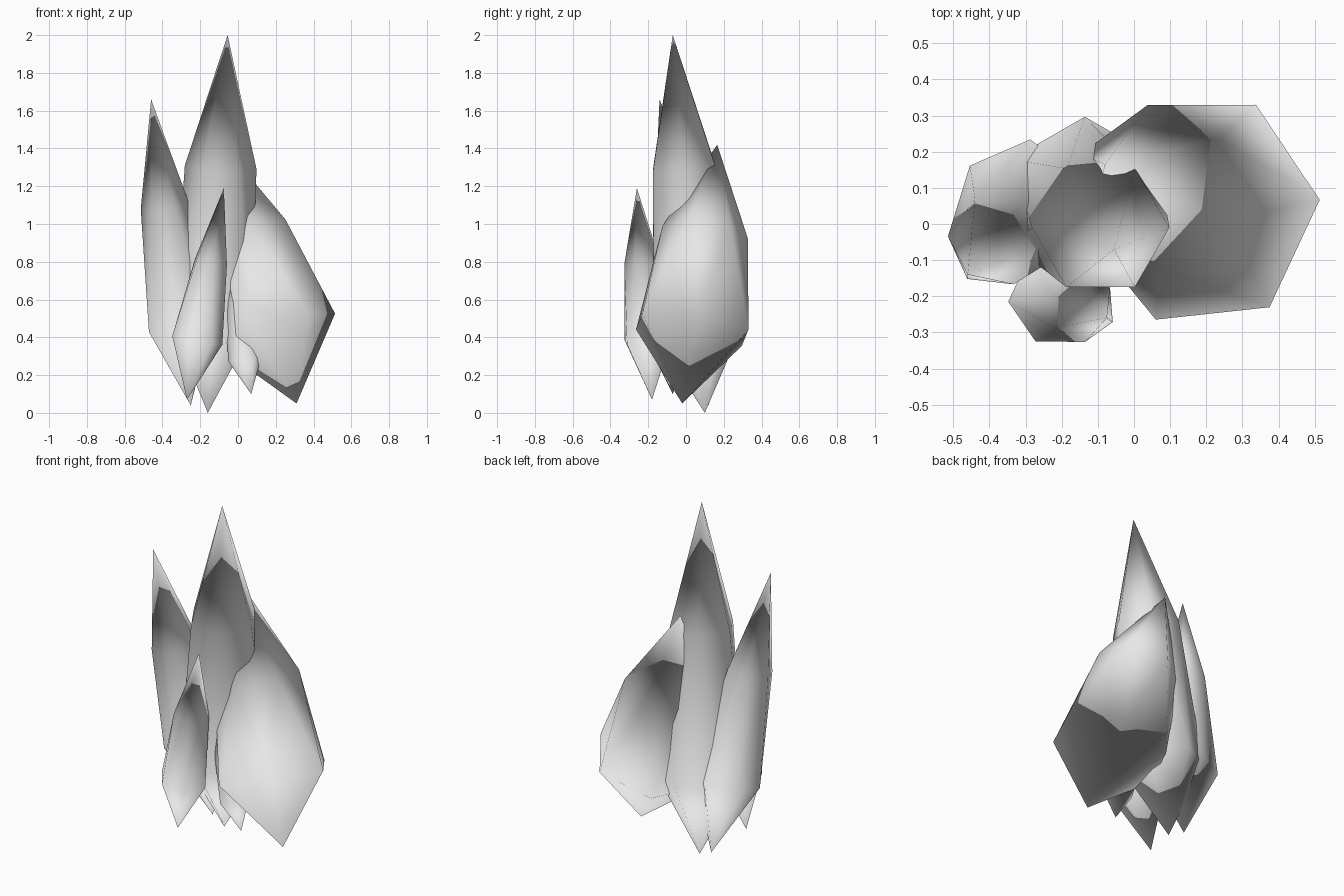
import bpy, bmesh, math
from mathutils import Vector

cube = bpy.data.objects.get("Cube")
if cube:
    bpy.data.objects.remove(cube)

mat = bpy.data.materials.new("pale_grey")
mat.use_nodes = True
colour = (0.8, 0.8, 0.8, 1)
mat.diffuse_color = colour
mat.node_tree.nodes["Principled BSDF"].inputs["Base Color"].default_value = colour


def crystal(name, foot, tip, low, high, phase):
    """Six-sided shard: two twisted rings (position along axis, radius) and two points."""
    foot, tip = Vector(foot), Vector(tip)
    turn = Vector((0, 0, 1)).rotation_difference(tip - foot)
    bm = bmesh.new()
    rings = []
    for (t, radius), twist in ((low, 0), (high, 30)):
        ring = []
        for i in range(6):
            a = math.radians(phase + twist + 60 * i)
            p = turn @ Vector((math.cos(a), math.sin(a), 0))
            ring.append(bm.verts.new(foot.lerp(tip, t) + p * radius))
        rings.append(ring)
    bottom, top = bm.verts.new(foot), bm.verts.new(tip)
    lower, upper = rings
    # The sides face outward, the end points face inward
    for i in range(6):
        j = (i + 1) % 6
        for face in ((lower[i], lower[j], bottom), (upper[j], upper[i], top),
                     (lower[i], lower[j], upper[i]), (lower[j], upper[j], upper[i])):
            bm.faces.new(face).smooth = True
    bm.normal_update()
    # Soft shading, each corner weighted by the area of the faces around it
    normals = [sum((f.normal * f.calc_area() for f in v.link_faces), Vector()).normalized()
               for v in bm.verts]
    mesh = bpy.data.meshes.new(name)
    bm.to_mesh(mesh)
    bm.free()
    mesh.normals_split_custom_set_from_vertices(normals)
    mesh.materials.append(mat)
    bpy.context.collection.objects.link(bpy.data.objects.new(name, mesh))


crystal("tall_crystal", (-.16, .1, .0), (-.055, -.07, 2), (.22, .235), (.65, .19), 30)
crystal("right_crystal", (-.25, .12, .04), (-.46, -.14, 1.66), (.26, .185), (.65, .13), 24)
crystal("left_crystal", (.31, -.02, .05), (-.08, .165, 1.42), (.285, .328), (.66, .23), 5)
crystal("front_crystal", (-.27, -.18, .07), (-.075, -.26, 1.19), (.28, .135), (.65, .095), 5)
crystal("small_crystal", (.07, -.07, .1), (-.06, -.11, .85), (.25, .09), (.65, .065), 0)
